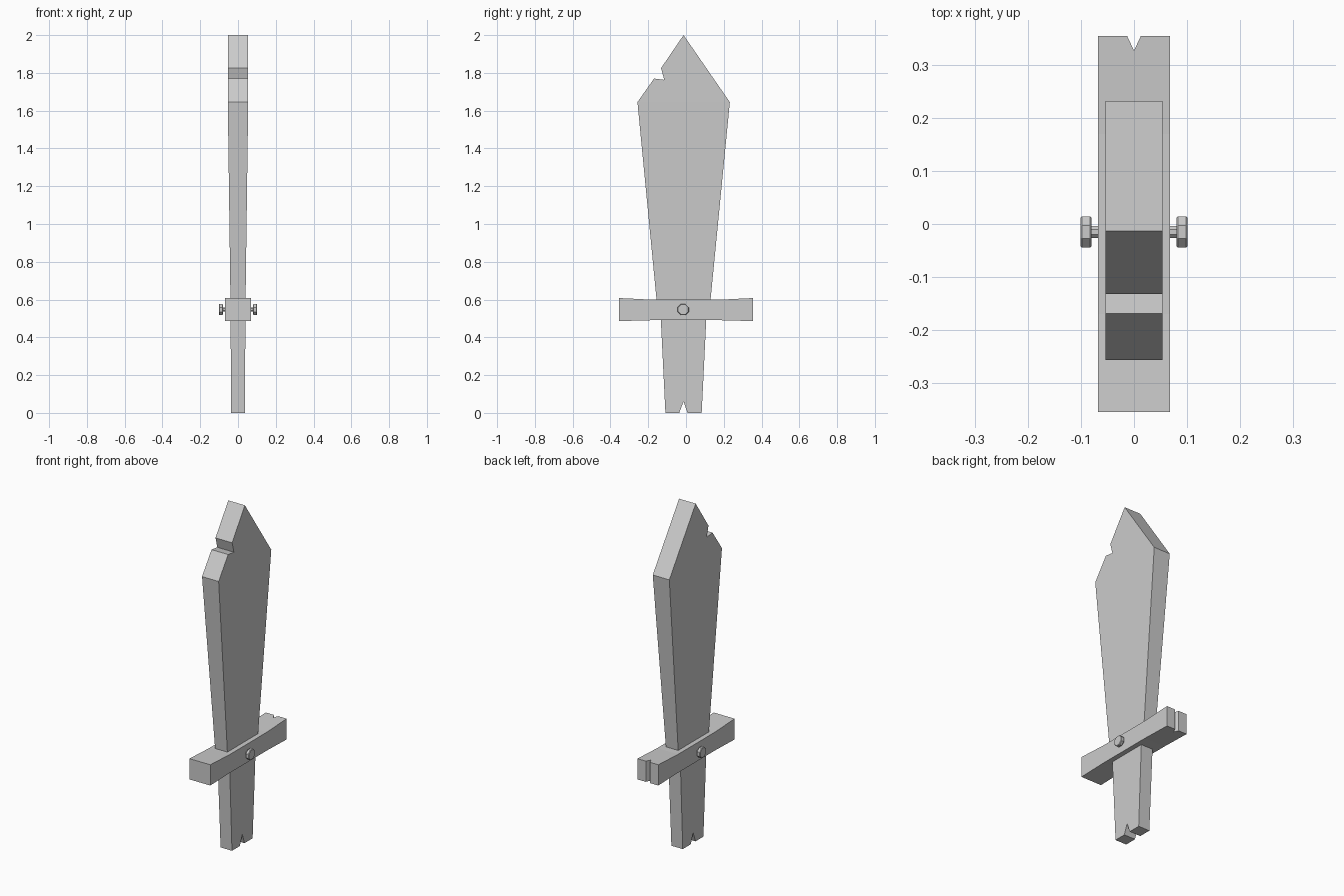
import bpy, bmesh, math
from mathutils import Matrix, Vector

if "Cube" in bpy.data.objects:
    bpy.data.objects.remove(bpy.data.objects["Cube"])


def lerp_table(table, t):
    """Piecewise-linear lookup in rows of (position, values...)."""
    for a, b in zip(table, table[1:]):
        if t <= b[0] + 1e-5:
            f = min(max((t - a[0]) / (b[0] - a[0]), 0), 1)
            return [p + (q - p) * f for p, q in zip(a[1:], b[1:])]
    return table[-1][1:]


def shaped_slab(name, outline, thick, along, stations):
    """Extrude an outline along axis `thick`, loop-cut it across axis `along`
    at each station, then fit its two sides to the station (low, high)."""
    bm = bmesh.new()
    face = bm.faces.new([bm.verts.new(p) for p in outline])
    ret = bmesh.ops.extrude_face_region(bm, geom=[face])
    step = Vector((0, 0, 0))
    step[thick] = 1
    bmesh.ops.translate(bm, vec=step,
                        verts=[g for g in ret["geom"] if isinstance(g, bmesh.types.BMVert)])
    normal = Vector((0, 0, 0))
    normal[along] = 1
    for row in stations[1:-1]:
        bmesh.ops.bisect_plane(bm, geom=bm.verts[:] + bm.edges[:] + bm.faces[:],
                               dist=1e-4, plane_co=normal * row[0], plane_no=normal)
    for v in bm.verts:
        low, high = lerp_table(stations, v.co[along])
        v.co[thick] = high if v.co[thick] > 0.5 else low
    return finish(name, bm)


def finish(name, bm):
    bmesh.ops.recalc_face_normals(bm, faces=bm.faces[:])
    mesh = bpy.data.meshes.new(name)
    bm.to_mesh(mesh)
    bm.free()
    obj = bpy.data.objects.new(name, mesh)
    bpy.context.collection.objects.link(obj)
    return obj


# Blade and handle: one plank with a chipped tip and a split pommel end
blade = [(-0.013, 2.0), (0.232, 1.645), (0.13, 0.6), (0.107, 0.49), (0.083, 0),
         (0.008, 0), (-0.013, 0.06), (-0.036, 0), (-0.109, 0), (-0.133, 0.49),
         (-0.156, 0.6), (-0.257, 1.645), (-0.169, 1.77), (-0.115, 1.763),
         (-0.132, 1.825)]
shaped_slab("blade_and_handle", [(0, y, z) for y, z in blade], 0, 2,
            [(0, -0.037, 0.037), (0.49, -0.039, 0.039), (0.6, -0.04, 0.04),
             (1.645, -0.054, 0.054), (2.0, -0.054, 0.054)])

# Crossguard: slightly flared ends, split in the rear end
guard = [(-0.068, -0.355), (0.068, -0.355), (0.068, 0.355), (0.013, 0.355),
         (0, 0.327), (-0.013, 0.355), (-0.068, 0.355)]
shaped_slab("crossguard", [(x, y, 0) for x, y in guard], 2, 1,
            [(-0.355, 0.486, 0.608), (-0.17, 0.491, 0.599),
             (0.17, 0.491, 0.599), (0.355, 0.486, 0.608)])


def peg(name, side, radius, x0, x1, chamfer=0):
    """Eight-sided cylinder lying along x."""
    bm = bmesh.new()
    place = (Matrix.Translation((side * (x0 + x1) / 2, -0.015, 0.547))
             @ Matrix.Rotation(math.pi / 2, 4, 'Y') @ Matrix.Rotation(math.pi / 8, 4, 'Z'))
    bmesh.ops.create_cone(bm, cap_ends=True, segments=8, radius1=radius,
                          radius2=radius, depth=x1 - x0, matrix=place)
    if chamfer:
        rims = [e for e in bm.edges if abs(e.verts[0].co.x - e.verts[1].co.x) < 1e-5]
        bmesh.ops.bevel(bm, geom=rims, offset=chamfer, segments=1, affect='EDGES')
    finish(name, bm)


# Bolts on both sides of the guard
for label, side in (("left", -1), ("right", 1)):
    peg("bolt_shank_" + label, side, 0.012, 0.05, 0.085)
    peg("bolt_head_" + label, side, 0.032, 0.08, 0.101, 0.003)
